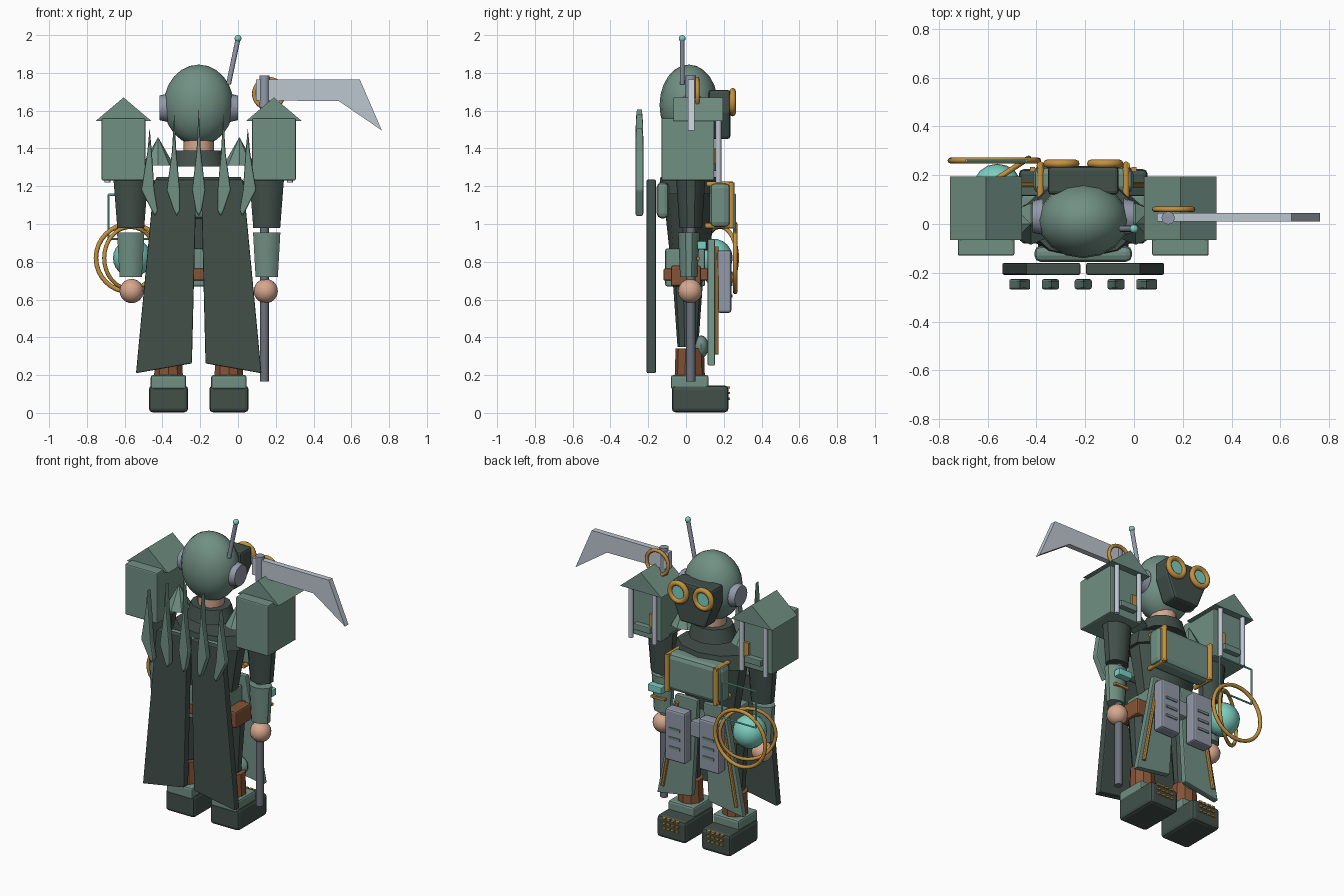
import bpy, bmesh, math
from mathutils import Vector, Matrix

if "Cube" in bpy.data.objects:
    bpy.data.objects.remove(bpy.data.objects["Cube"])


def material(name, rgb):
    m = bpy.data.materials.new(name)
    m.use_nodes = True
    col = [(c / 255 / 12.92 if c < 11 else ((c / 255 + 0.055) / 1.055) ** 2.4) for c in rgb] + [1]
    m.diffuse_color = col
    m.node_tree.nodes["Principled BSDF"].inputs["Base Color"].default_value = col
    return m


GREEN = material("sage green", (113, 144, 132))
DARK = material("dark green", (66, 80, 74))
BROWN = material("leather brown", (133, 84, 55))
SKIN = material("skin", (214, 167, 142))
GOLD = material("brass", (196, 145, 62))
TEAL = material("glowing teal", (125, 208, 194))
PALE = material("pale steel", (190, 199, 208))
SHAFT = material("dark steel", (108, 114, 124))
GREY = material("blue grey", (146, 153, 168))

CX = -0.208  # centre line of the body
SIDES = (("left", 1), ("right", -1))


def finish(name, bm, mat, bevel=0, smooth=True):
    bmesh.ops.recalc_face_normals(bm, faces=bm.faces)
    me = bpy.data.meshes.new(name)
    bm.to_mesh(me)
    bm.free()
    me.materials.append(mat)
    ob = bpy.data.objects.new(name, me)
    bpy.context.collection.objects.link(ob)
    if bevel:
        mod = ob.modifiers.new("bevel", "BEVEL")
        mod.width, mod.segments, mod.limit_method = bevel, 2, "ANGLE"
    if smooth:
        bpy.ops.object.select_all(action="DESELECT")
        ob.select_set(True)
        bpy.context.view_layer.objects.active = ob
        bpy.ops.object.shade_smooth_by_angle(angle=math.radians(35))
    return ob


def box(name, mat, x, y, z, bevel=0):
    """Box from (min, max) ranges on each axis."""
    bm = bmesh.new()
    bmesh.ops.create_cube(bm, size=1)
    for v in bm.verts:
        v.co = [sum(r) / 2 + c * (r[1] - r[0]) for r, c in zip((x, y, z), v.co)]
    return finish(name, bm, mat, bevel, False)


def about(c, half):
    return (c - half, c + half)


def rod(name, mat, a, b, r1, r2=None, sides=12, squash=1):
    """Tapered cylinder from a to b."""
    a, b = Vector(a), Vector(b)
    bm = bmesh.new()
    bmesh.ops.create_cone(bm, cap_ends=True, segments=sides, radius1=r1,
                          radius2=r1 if r2 is None else r2, depth=(b - a).length)
    turn = (b - a).to_track_quat("Z", "Y").to_matrix().to_4x4()
    bm.transform(Matrix.Translation((a + b) / 2) @ turn @ Matrix.Diagonal((1, squash, 1, 1)))
    return finish(name, bm, mat)


def ball(name, mat, c, r, seg=16):
    bm = bmesh.new()
    bmesh.ops.create_uvsphere(bm, u_segments=seg, v_segments=seg * 3 // 4, radius=1)
    r = r if isinstance(r, tuple) else (r, r, r)
    bm.transform(Matrix.Translation(c) @ Matrix.Diagonal((*r, 1)))
    return finish(name, bm, mat)


def ring(name, mat, c, r, thick, yaw=0):
    """Upright torus facing along y, turned by yaw."""
    bpy.ops.mesh.primitive_torus_add(major_radius=r, minor_radius=thick, major_segments=32,
                                     minor_segments=8, location=c, rotation=(math.pi / 2, 0, yaw))
    ob = bpy.context.object
    ob.name = name
    ob.data.materials.append(mat)
    bpy.ops.object.shade_smooth_by_angle(angle=math.radians(60))
    return ob


def plate(name, mat, outline, y, x=0, side=1, bevel=0):
    """Outline in x and z, extruded over the y range."""
    bm = bmesh.new()
    f = bm.faces.new([bm.verts.new((x + side * px, y[0], pz)) for px, pz in outline])
    out = bmesh.ops.extrude_face_region(bm, geom=[f])
    for v in out["geom"]:
        if isinstance(v, bmesh.types.BMVert):
            v.co.y = y[1]
    return finish(name, bm, mat, bevel, False)


# Head, neck and collar
ball("hood", GREEN, (CX, 0.015, 1.63), (0.185, 0.155, 0.214))
rod("neck", SKIN, (CX, 0.02, 1.36), (CX, 0.02, 1.47), 0.08)
rod("neck_collar", DARK, (CX, 0.02, 1.305), (CX, 0.02, 1.39), 0.15, 0.125, squash=0.9)
rod("antenna", GREY, (-0.05, -0.02, 1.74), (0, -0.02, 1.98), 0.013)
ball("antenna_tip", TEAL, (0, -0.02, 1.982), 0.018, 12)
plate("mask", DARK, [(-0.145, 1.71), (-0.145, 1.59), (-0.09, 1.45), (0.09, 1.45),
                     (0.145, 1.59), (0.145, 1.71)], (0.12, 0.235), CX, bevel=0.015)

# Torso, front and back plates, belt
rod("mantle", DARK, (CX, 0.02, 1.16), (CX, 0.02, 1.25), 0.255, 0.235, 10, 0.66)
rod("torso", DARK, (CX, 0.02, 0.86), (CX, 0.02, 1.17), 0.18, 0.235, 10, 0.6)
box("chest_plate", GREEN, about(CX, 0.205), (0.125, 0.237), (0.98, 1.22), 0.03)
box("back_plate", GREEN, about(CX, 0.2), (-0.155, -0.09), (1.03, 1.22), 0.025)
box("hips", GREEN, about(CX, 0.17), (-0.11, 0.1), (0.67, 0.87), 0.01)
box("belt", BROWN, about(CX, 0.185), (-0.12, 0.12), (0.7, 0.765), 0.01)
box("belt_buckle", GREY, about(CX, 0.045), (0.12, 0.19), (0.7, 0.8), 0.008)

for label, s in SIDES:
    def X(off):
        return CX + s * off

    # Head fittings
    rod(label + "_ear_disc", GREY, (X(0.165), 0.03, 1.615), (X(0.208), 0.03, 1.615), 0.075, 0.065, 20)
    ring(label + "_goggle_rim", GOLD, (X(0.09), 0.247, 1.645), 0.058, 0.017)
    rod(label + "_goggle_lens", TEAL, (X(0.09), 0.23, 1.645), (X(0.09), 0.25, 1.645), 0.05, sides=20)
    rod(label + "_shoulder_spike", GREEN, (X(0.215), 0, 1.31), (X(0.215), 0, 1.46), 0.085, 0, 8)

    # Shoulder shrine with gabled roof
    bx = 0.398
    box(label + "_shrine", GREEN, about(X(bx), 0.116), (-0.13, 0.15), (1.23, 1.56), 0.008)
    plate(label + "_shrine_roof", GREEN, [(-0.148, 1.545), (0.148, 1.545), (0, 1.67)], (-0.065, 0.195), X(bx))
    for tag, d in (("outer", 0.085), ("inner", -0.085)):
        rod(label + "_shrine_post_" + tag, PALE, (X(bx + d), 0.172, 1.22), (X(bx + d), 0.172, 1.545), 0.015)
    box(label + "_shrine_ledge", GREEN, about(X(bx), 0.06), (0.14, 0.185), (1.28, 1.32), 0.005)
    box(label + "_shrine_door", GOLD, about(X(bx - 0.06), 0.02), (0.14, 0.165), (1.3, 1.4))

    # Arm
    ax = 0.36
    rod(label + "_upper_arm", DARK, (X(ax), 0.025, 0.98), (X(ax), 0.025, 1.25), 0.075, 0.097, 10, 0.8)
    rod(label + "_forearm", GREEN, (X(ax), 0.015, 0.72), (X(ax), 0.015, 0.955), 0.062, 0.076, 10, 0.75)
    ball(label + "_hand", SKIN, (X(ax - 0.005), 0.022, 0.645), 0.064)

    # Leg and boot
    lx = 0.16
    rod(label + "_thigh", DARK, (X(lx), 0.01, 0.35), (X(lx), 0.01, 0.7), 0.055, 0.08, 10)
    rod(label + "_shin", BROWN, (X(lx), 0.02, 0.19), (X(lx), 0.02, 0.342), 0.08, 0.075, 10)
    ball(label + "_knee_pad", GREEN, (X(lx), 0.08, 0.35), (0.06, 0.04, 0.06), 12)
    box(label + "_boot", DARK, about(X(lx), 0.104), (-0.075, 0.225), (0.003, 0.145), 0.02)
    box(label + "_boot_cuff", GREEN, about(X(lx), 0.094), (-0.08, 0.12), (0.125, 0.2), 0.012)
    for row in range(3):
        for col in range(4):
            box(f"{label}_boot_stud_{row}_{col}", GOLD, about(X(lx) + (col - 1.5) * 0.032, 0.011),
                (0.218, 0.233), about(0.075 + row * 0.03, 0.006))

    # Chest rail and vented hip pack
    rod(label + "_chest_rail", GOLD, (X(0.175), 0.24, 0.98), (X(0.175), 0.24, 1.22), 0.016)
    for tag, z in (("top", 1.21), ("bottom", 0.99)):
        rod(label + "_rail_hook_" + tag, GOLD, (X(0.175), 0.1, z), (X(0.175), 0.25, z), 0.014)
    box(label + "_hip_pack", GREY, about(X(0.122), 0.072), (0.165, 0.24), (0.53, 0.86), 0.012)
    for i in range(3):
        box(f"{label}_pack_vent_{i}", GREEN, about(X(0.122), 0.04), (0.235, 0.246),
            about(0.62 + i * 0.06, 0.008))
    box(label + "_belt_pouch", BROWN, about(X(0.21), 0.04), (-0.08, 0.08), (0.67, 0.78), 0.012)

    # Coat tail with brass trim
    plate(label + "_coat_tail", GREEN, [(0.02, 0.92), (0.18, 0.92), (0.31, 0.25), (0.06, 0.29)],
          (0.115, 0.153), CX, s, 0.006)
    rod(label + "_tail_trim", GOLD, (X(0.16), 0.16, 0.88), (X(0.265), 0.16, 0.31), 0.012, sides=8)

    # Cape half
    plate(label + "_cape", DARK, [(0.012, 1.235), (0.235, 1.235), (0.332, 0.21), (0.036, 0.262)],
          (-0.208, -0.16), CX, s, 0.006)

# Blade-like feathers floating behind the cape
for i in range(-2, 3):
    lean = -0.014 * i
    top = 1.61 - 0.025 * i * i
    plate(f"cape_feather_{i + 3}", GREEN,
          [(0, top), (0.012, 1.38), (0.035 - lean / 3, 1.18), (0.016 + lean, 1.07), (lean, 1.04),
           (lean - 0.016, 1.07), (-0.035 - lean / 3, 1.18), (-0.012, 1.38)],
          (-0.268, -0.226), CX + 0.13 * i, bevel=0.008)

# Wrist device
box("wrist_device", TEAL, about(0.152, 0.05), (0.06, 0.108), (0.865, 0.91), 0.006)
box("wrist_trim", GOLD, about(0.152, 0.05), (0.055, 0.075), (0.81, 0.825))

# Scythe
rod("scythe_shaft", SHAFT, (0.14, 0.025, 0.165), (0.14, 0.025, 1.76), 0.024)
rod("scythe_socket", GREY, (0.14, 0.025, 1.62), (0.14, 0.025, 1.785), 0.027)
plate("scythe_blade", PALE, [(0.095, 1.765), (0.645, 1.765), (0.762, 1.495), (0.535, 1.65), (0.095, 1.655)],
      (0.01, 0.046))
ring("scythe_ring", GOLD, (0.163, 0.06, 1.69), 0.078, 0.011)

# Orb with hoops and a floating wire screen
ball("orb", TEAL, (-0.56, 0.145, 0.82), 0.102)
ring("outer_hoop", GOLD, (-0.572, 0.26, 0.82), 0.18, 0.012)
ring("tilted_hoop", GOLD, (-0.57, 0.18, 0.82), 0.165, 0.011, math.radians(33))
corners = [(-0.685, 0.26, 0.92), (-0.685, 0.26, 1.155), (-0.44, 0.26, 1.155), (-0.44, 0.26, 0.92)]
for i, c in enumerate(corners):
    rod(f"screen_wire_{i}", TEAL, c, corners[i - 1], 0.006, sides=6)
